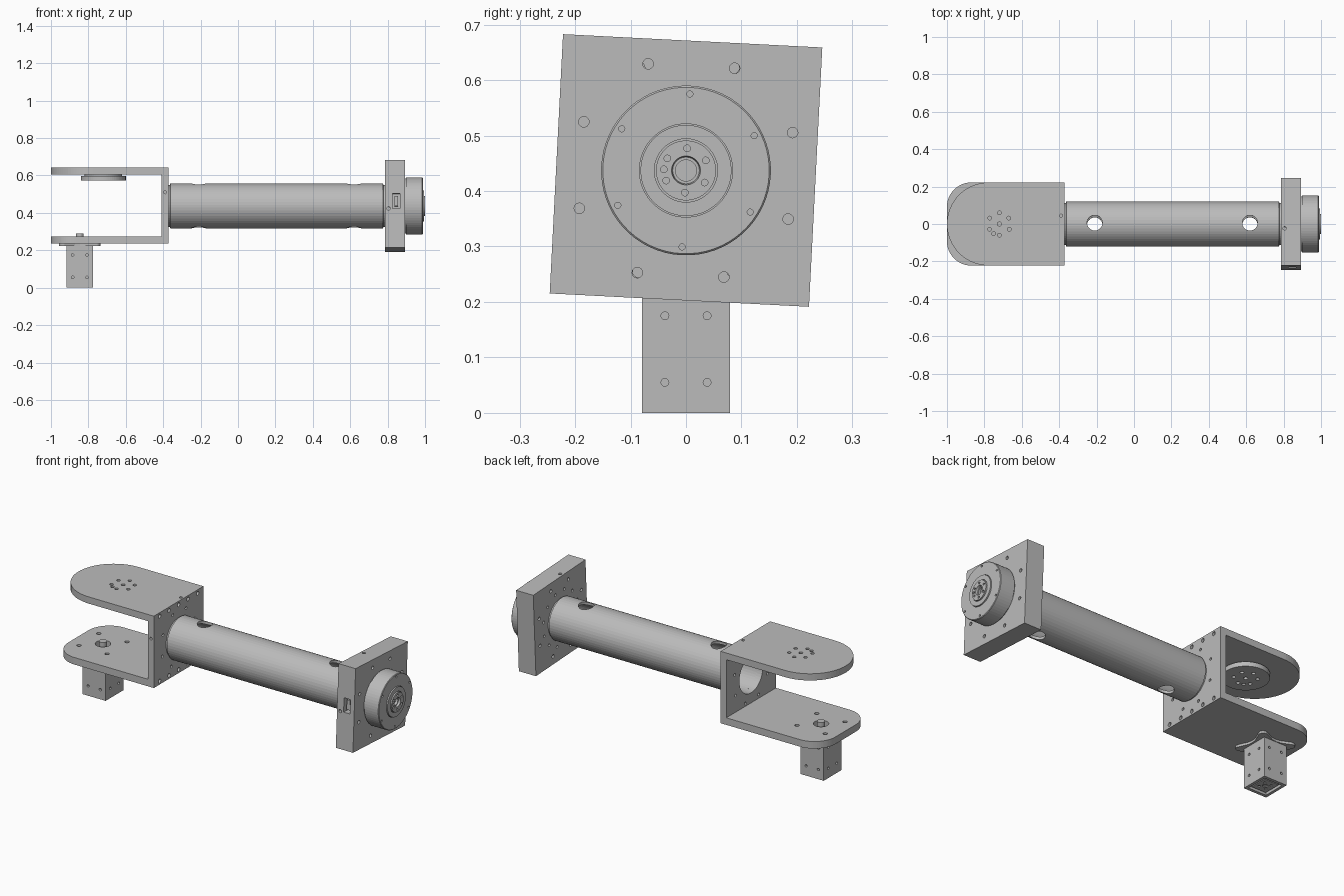
import bpy, bmesh
from math import sin, cos, pi, radians
from mathutils import Matrix, Vector

if "Cube" in bpy.data.objects:
    bpy.data.objects.remove(bpy.data.objects["Cube"])

AXIS_Z = 0.437          # height of the arm axis
TILT = radians(-2.94)   # roll of the arm about its axis
ARM = Matrix.Translation((0, 0, AXIS_Z)) @ Matrix.Rotation(TILT, 4, 'X')

metal = bpy.data.materials.new("plain grey metal")
metal.use_nodes = True
GREY = (0.5, 0.5, 0.5, 1)
metal.diffuse_color = GREY
metal.node_tree.nodes["Principled BSDF"].inputs["Base Color"].default_value = GREY


def finish(name, bm, matrix=None):
    if matrix:
        bm.transform(matrix)
    bmesh.ops.recalc_face_normals(bm, faces=bm.faces)
    mesh = bpy.data.meshes.new(name)
    bm.to_mesh(mesh)
    bm.free()
    mesh.materials.append(metal)
    obj = bpy.data.objects.new(name, mesh)
    bpy.context.collection.objects.link(obj)
    return obj


def add_box(bm, lo, hi):
    lo, hi = Vector(lo), Vector(hi)
    m = Matrix.Translation((lo + hi) / 2) @ Matrix.Diagonal((*(hi - lo), 1))
    bmesh.ops.create_cube(bm, size=1, matrix=m)


def add_rod(bm, centre, axis, radius, length, sides=16):
    turn = Vector((0, 0, 1)).rotation_difference(Vector(axis)).to_matrix().to_4x4()
    bmesh.ops.create_cone(bm, cap_ends=True, segments=sides, radius1=radius, radius2=radius,
                          depth=length, matrix=Matrix.Translation(centre) @ turn)


def box(name, lo, hi, matrix=None):
    bm = bmesh.new()
    add_box(bm, lo, hi)
    return finish(name, bm, matrix)


def slab(name, outline, z0, z1):
    bm = bmesh.new()
    face = bm.faces.new([bm.verts.new((x, y, z0)) for x, y in outline])
    new = bmesh.ops.extrude_face_region(bm, geom=[face])["geom"]
    top = [v for v in new if isinstance(v, bmesh.types.BMVert)]
    bmesh.ops.translate(bm, verts=top, vec=(0, 0, z1 - z0))
    return finish(name, bm)


def lathe(name, profile, sides, closed=False):
    """Spin (x, radius) points about the arm axis."""
    bm = bmesh.new()
    vs = [bm.verts.new((x, 0, r)) for x, r in profile]
    edges = [bm.edges.new(p) for p in zip(vs, vs[1:])]
    if closed:
        edges.append(bm.edges.new((vs[-1], vs[0])))
    bmesh.ops.spin(bm, geom=vs + edges, cent=(0, 0, 0), axis=(1, 0, 0),
                   angle=2 * pi, steps=sides, use_merge=True)
    bmesh.ops.remove_doubles(bm, verts=bm.verts, dist=1e-5)
    return finish(name, bm, ARM)


def cut(obj, rods=(), boxes=(), matrix=None):
    """Remove rods (centre, axis, radius, length) and boxes from a part."""
    bm = bmesh.new()
    for rod in rods:
        add_rod(bm, *rod)
    for lo, hi in boxes:
        add_box(bm, lo, hi)
    cutter = finish("cutter", bm, matrix)
    cutter.hide_render = True
    mod = obj.modifiers.new("holes", 'BOOLEAN')
    mod.operation, mod.solver, mod.object = 'DIFFERENCE', 'EXACT', cutter
    bpy.context.view_layer.update()
    result = obj.evaluated_get(bpy.context.evaluated_depsgraph_get())
    mesh = bpy.data.meshes.new_from_object(result)
    obj.modifiers.clear()
    obj.data = mesh
    bpy.data.objects.remove(cutter)


def ring(count, radius, start=0.0):
    return [(radius * cos(radians(start) + 2 * pi * i / count),
             radius * sin(radians(start) + 2 * pi * i / count)) for i in range(count)]


def rounded_end(r, half=0.222, x0=-1.0, x1=-0.408, steps=20):
    """Plate outline, square at x1, with corners of radius r at x0."""
    pts = [(x1, -half), (x1, half)]
    for sign, start in ((1, pi / 2), (-1, pi)):
        for i in range(steps + 1):
            a = start + pi / 2 * i / steps
            p = (x0 + r + r * cos(a), sign * (half - r) + r * sin(a))
            if (Vector(p) - Vector(pts[-1])).length > 1e-4:
                pts.append(p)
    return pts


X, Y, Z = (1, 0, 0), (0, 1, 0), (0, 0, 1)
bolts = ring(6, 1, 90) + [(cos(radians(180)), sin(radians(180)))]

# Fork: top plate and its pivot disc share one bolt pattern
PIVOT = -0.72
pivot_holes = [((PIVOT, 0, 0.6), Z, 0.011, 0.3)]
for a in (90, 32, -28, -90, -120, -152, 148):
    x, y = 0.06 * cos(radians(a)), 0.06 * sin(radians(a))
    pivot_holes.append(((PIVOT + x, y, 0.6), Z, 0.01, 0.3))
top_plate = slab("fork_top_plate", rounded_end(0.222), 0.604, 0.642)
cut(top_plate, pivot_holes)
bm = bmesh.new()
add_rod(bm, (PIVOT, 0, 0.585), Z, 0.12, 0.026, 64)
pivot_disc = finish("pivot_disc", bm)
cut(pivot_disc, pivot_holes)
bm = bmesh.new()
add_rod(bm, (PIVOT, 0, 0.601), Z, 0.1, 0.006, 48)
collar = finish("pivot_disc_collar", bm)
cut(collar, pivot_holes)

# Fork: bottom plate with shaft opening and motor screw holes
MOTOR = -0.846
bottom_plate = slab("fork_bottom_plate", rounded_end(0.13), 0.235, 0.275)
cut(bottom_plate, [((MOTOR, 0, 0.255), Z, 0.04, 0.2, 32)] +
    [((MOTOR + x, y, 0.255), Z, 0.012, 0.2) for x, y in ring(4, 0.125, 45)])

# Fork: web with bore, screw rows and a bolt ring
web = box("fork_web", (-0.408, -0.222, 0.235), (-0.372, 0.222, 0.642))
rows = [((-0.39, y * 0.085, z), X, 0.011, 0.2) for y in range(-2, 3) for z in (0.255, 0.622)]
around = [((-0.39, y, AXIS_Z + z), X, 0.008, 0.2) for y, z in ring(8, 0.155, 19.5)]
pins = [((-0.39, 0.045, 0.642), Z, 0.008, 0.04), ((-0.39, -0.222, 0.51), Y, 0.008, 0.04)]
cut(web, rows + around + pins + [((-0.39, 0, AXIS_Z), X, 0.105, 0.2, 48)])

# Motor: body, recessed end cap, eared flange and shaft
body = box("motor_body", (MOTOR - 0.072, -0.079, 0), (MOTOR + 0.072, 0.079, 0.224))
side_holes = []
for z in (0.055, 0.175):
    for s in (-0.038, 0.038):
        side_holes.append(((MOTOR + s, 0, z), Y, 0.007, 0.3))
        side_holes.append(((MOTOR, s, z), X, 0.007, 0.3))
# Shallow screw holes, so a solid core stays inside
cut(body, side_holes, [((MOTOR - 0.056, -0.062, -0.1), (MOTOR + 0.056, 0.062, 0.015))])
box("motor_core", (MOTOR - 0.06, -0.067, 0.03), (MOTOR + 0.06, 0.067, 0.2))
cap = box("motor_end_cap", (MOTOR - 0.045, -0.05, 0.005), (MOTOR + 0.045, 0.05, 0.016))
cut(cap, [((MOTOR + x, y, 0), Z, 0.007, 0.02) for x, y in ring(4, 0.03, 45)]
    + [((MOTOR, 0, 0), Z, 0.014, 0.02)])

flange = []
for k in range(4):
    for i in range(-4, 5):          # rounded ear
        a = pi / 4 + k * pi / 2 + i * pi / 10
        c = pi / 4 + k * pi / 2
        flange.append((MOTOR + 0.125 * cos(c) + 0.022 * cos(a),
                       0.125 * sin(c) + 0.022 * sin(a)))
    for i in (-1, 0, 1):            # concave side
        a = pi / 2 + k * pi / 2 + i * 0.3
        r = 0.082 + 0.007 * abs(i)
        flange.append((MOTOR + r * cos(a), r * sin(a)))
slab("motor_flange", flange, 0.222, 0.235)
bm = bmesh.new()
add_rod(bm, (MOTOR, 0, 0.26), Z, 0.021, 0.06, 24)
finish("motor_shaft", bm)

# Arm tube, hollow, with two cross holes
tube = lathe("arm_tube", [(-0.372, 0.105), (-0.372, 0.113), (-0.364, 0.113), (-0.362, 0.12),
                          (0.775, 0.12), (0.777, 0.113), (0.785, 0.113), (0.785, 0.105)],
             48, closed=True)
cut(tube, [((x, 0, 0), Z, 0.041, 0.5, 32) for x in (-0.21, 0.62)], matrix=ARM)

# End plate with bolt ring, back screw ring and connector slot
H = 0.234
plate = box("end_plate", (0.785, -H, -H), (0.892, H, H), ARM)
bolt_ring = [((0.84, y, z), X, 0.0095, 0.3) for y, z in ring(8, 0.204, 22.5)]
back_ring = [((0.785, y, z), X, 0.008, 0.06) for y, z in ring(12, 0.155, 15)]
small = [((0.805, -H, -0.025), Y, 0.009, 0.05), ((0.805, -0.035, H), Z, 0.009, 0.05)]
cut(plate, bolt_ring + back_ring + small,
    [((0.826, -H - 0.05, -0.025), (0.866, -H + 0.04, 0.055))], ARM)
box("connector", (0.836, -H + 0.012, -0.012), (0.856, -H + 0.045, 0.042), ARM)

# Rotary joint: stepped disc with hub, grooves and bolt patterns
joint = lathe("rotary_joint", [
    (0.892, 0), (0.892, 0.147), (0.898, 0.147), (0.898, 0.153), (0.985, 0.153), (0.988, 0.15),
    (0.988, 0.084), (0.98, 0.084), (0.98, 0.082), (0.994, 0.082), (0.994, 0.057), (0.986, 0.057),
    (0.986, 0.054), (1.0, 0.054), (1.0, 0.026), (0.988, 0.024), (0.988, 0.019), (0.975, 0.019),
    (0.975, 0)], 64)
cut(joint, [((0.99, y, z), X, 0.0055, 0.04) for y, z in ring(6, 0.138, 90)] +
    [((1.0, 0.04 * y, 0.04 * z), X, 0.006, 0.03) for y, z in bolts], matrix=ARM)
